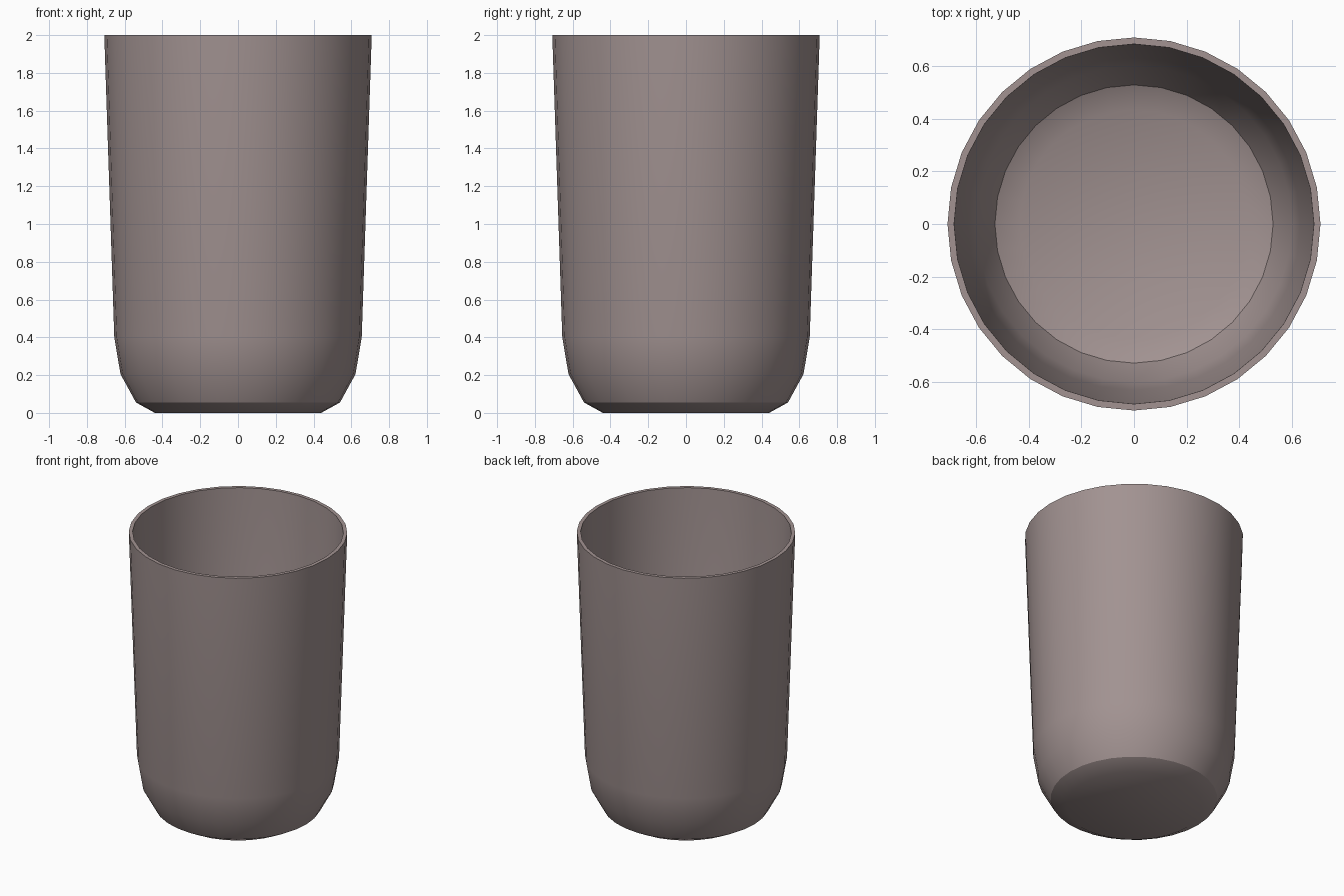
import bpy, bmesh, math

if "Cube" in bpy.data.objects:
    bpy.data.objects.remove(bpy.data.objects["Cube"])

SIDES = 32
# Outer wall from base to rim, then inner wall from rim to floor (radius, z)
profile = [(0.44, 0), (0.54, 0.055), (0.622, 0.205), (0.655, 0.4), (0.708, 2.0),
           (0.683, 2.0), (0.631, 0.4), (0.60, 0.212), (0.528, 0.072), (0.434, 0.025)]

# Revolve the profile into rings
bm = bmesh.new()
rings = []
for r, z in profile:
    rings.append([bm.verts.new((r * math.cos(2 * math.pi * i / SIDES),
                                r * math.sin(2 * math.pi * i / SIDES), z))
                  for i in range(SIDES)])
for a, b in zip(rings, rings[1:]):
    for i in range(SIDES):
        j = (i + 1) % SIDES
        bm.faces.new((a[i], a[j], b[j], b[i]))

# Underside and inner floor
bm.faces.new(rings[0][::-1])
bm.faces.new(rings[-1])
bmesh.ops.recalc_face_normals(bm, faces=bm.faces)

mesh = bpy.data.meshes.new("cup")
bm.to_mesh(mesh)
bm.free()
cup = bpy.data.objects.new("cup", mesh)
bpy.context.collection.objects.link(cup)

# Muted rosy brown surface
mat = bpy.data.materials.new("cup_clay")
mat.diffuse_color = (0.36, 0.29, 0.285, 1)
mat.use_nodes = True
mat.node_tree.nodes["Principled BSDF"].inputs["Base Color"].default_value = mat.diffuse_color
mesh.materials.append(mat)

bpy.context.view_layer.objects.active = cup
cup.select_set(True)
bpy.ops.object.shade_smooth_by_angle(angle=math.radians(30))
